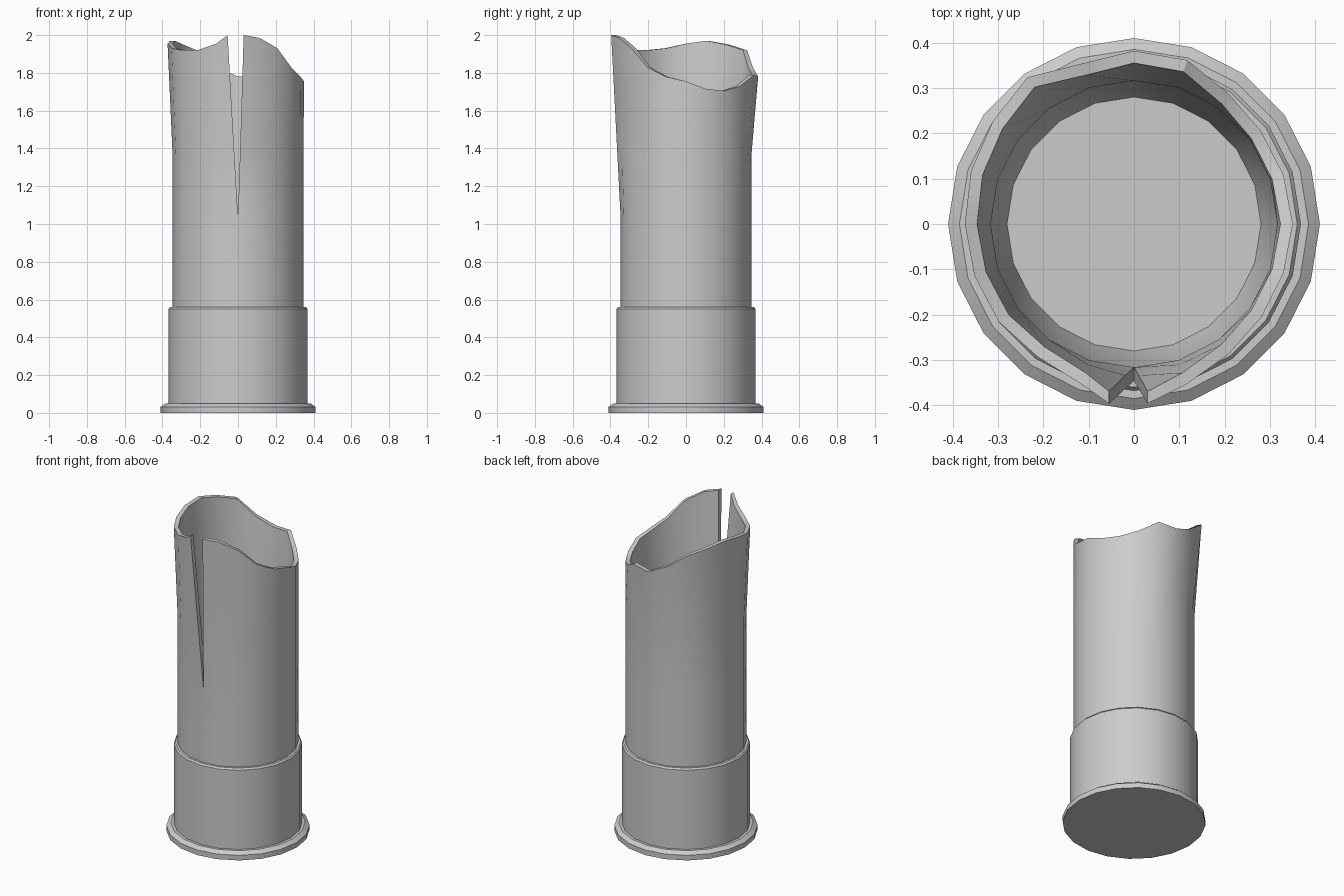
import bpy, bmesh
from math import radians, cos, sin

if "Cube" in bpy.data.objects:
    bpy.data.objects.remove(bpy.data.objects["Cube"])

N = 20


def finish(name, bm, angle):
    bmesh.ops.remove_doubles(bm, verts=bm.verts, dist=0.0005)
    bmesh.ops.recalc_face_normals(bm, faces=bm.faces)
    me = bpy.data.meshes.new(name)
    bm.to_mesh(me)
    bm.free()
    ob = bpy.data.objects.new(name, me)
    bpy.context.collection.objects.link(ob)
    bpy.ops.object.select_all(action='DESELECT')
    ob.select_set(True)
    bpy.context.view_layer.objects.active = ob
    bpy.ops.object.shade_smooth_by_angle(angle=radians(angle))
    return ob


# Metal base cup with flange, lathed from a profile
profile = [(0.41, 0), (0.41, 0.032), (0.385, 0.05), (0.368, 0.05),
           (0.368, 0.55), (0.36, 0.56), (0.335, 0.56)]
bm = bmesh.new()
rings = [[bm.verts.new((r * cos(radians(18 * k)), r * sin(radians(18 * k)), z))
          for k in range(N)] for r, z in profile]
for a, b in zip(rings, rings[1:]):
    for k in range(N):
        j = (k + 1) % N
        bm.faces.new((a[k], a[j], b[j], b[k]))
bm.faces.new(rings[0][::-1])
finish("base_cup", bm, 30)

# Torn tube: rim (radius, height) every 18 degrees, starting just past the front split
rim = [(0.372, 1.985), (0.355, 1.93), (0.348, 1.83), (0.347, 1.78), (0.35, 1.755),
       (0.347, 1.715), (0.347, 1.705), (0.355, 1.73), (0.38, 1.79), (0.382, 1.78),
       (0.372, 1.83), (0.40, 1.92), (0.385, 1.95), (0.378, 1.97), (0.373, 1.955),
       (0.37, 1.93), (0.368, 1.92), (0.362, 1.92), (0.372, 1.955)]
WALL_OUT, WALL_IN, SPLIT = 0.346, 0.316, 1.03
bm = bmesh.new()
outer, inner = [], []


def column(angle, R, H, start, dx=0.0):
    """One vertical strip of vertices, outside and inside."""
    c, s = cos(radians(angle)), sin(radians(angle))
    zs = (0.52, 0.75, SPLIT, 1.36, H)

    def strip(r0, r1):
        vs = []
        for z in zs:
            t = max(0.0, (z - start) / (H - start))
            u = max(0.0, (z - SPLIT) / (H - SPLIT))
            r = r0 + (r1 - r0) * t
            vs.append(bm.verts.new((r * c + dx * u, r * s, z)))
        return vs
    outer.append(strip(WALL_OUT, R))
    inn = strip(WALL_IN, R - 0.027)
    # Inside wall narrows towards the floor
    inn[0].co = (0.28 * c, 0.28 * s, 0.60)
    inner.append(inn)


column(-90, 0.396, 2.0, SPLIT, 0.03)
for i, (R, H) in enumerate(rim):
    near = i in (0, len(rim) - 1)
    column(-72 + 18 * i, R, H, SPLIT if near else 1.36)
column(270, 0.396, 2.0, SPLIT, -0.055)

for k in range(N):
    for i in range(4):
        bm.faces.new((outer[k][i], outer[k + 1][i], outer[k + 1][i + 1], outer[k][i + 1]))
        bm.faces.new((inner[k][i], inner[k][i + 1], inner[k + 1][i + 1], inner[k + 1][i]))
    bm.faces.new((outer[k][4], outer[k + 1][4], inner[k + 1][4], inner[k][4]))
# Cut faces of the split
for k in (0, N):
    for i in (2, 3):
        bm.faces.new((outer[k][i], outer[k][i + 1], inner[k][i + 1], inner[k][i]))
# Inner floor
bm.faces.new([inner[k][0] for k in range(N)] + [inner[N][0]])
finish("torn_tube", bm, 30)
